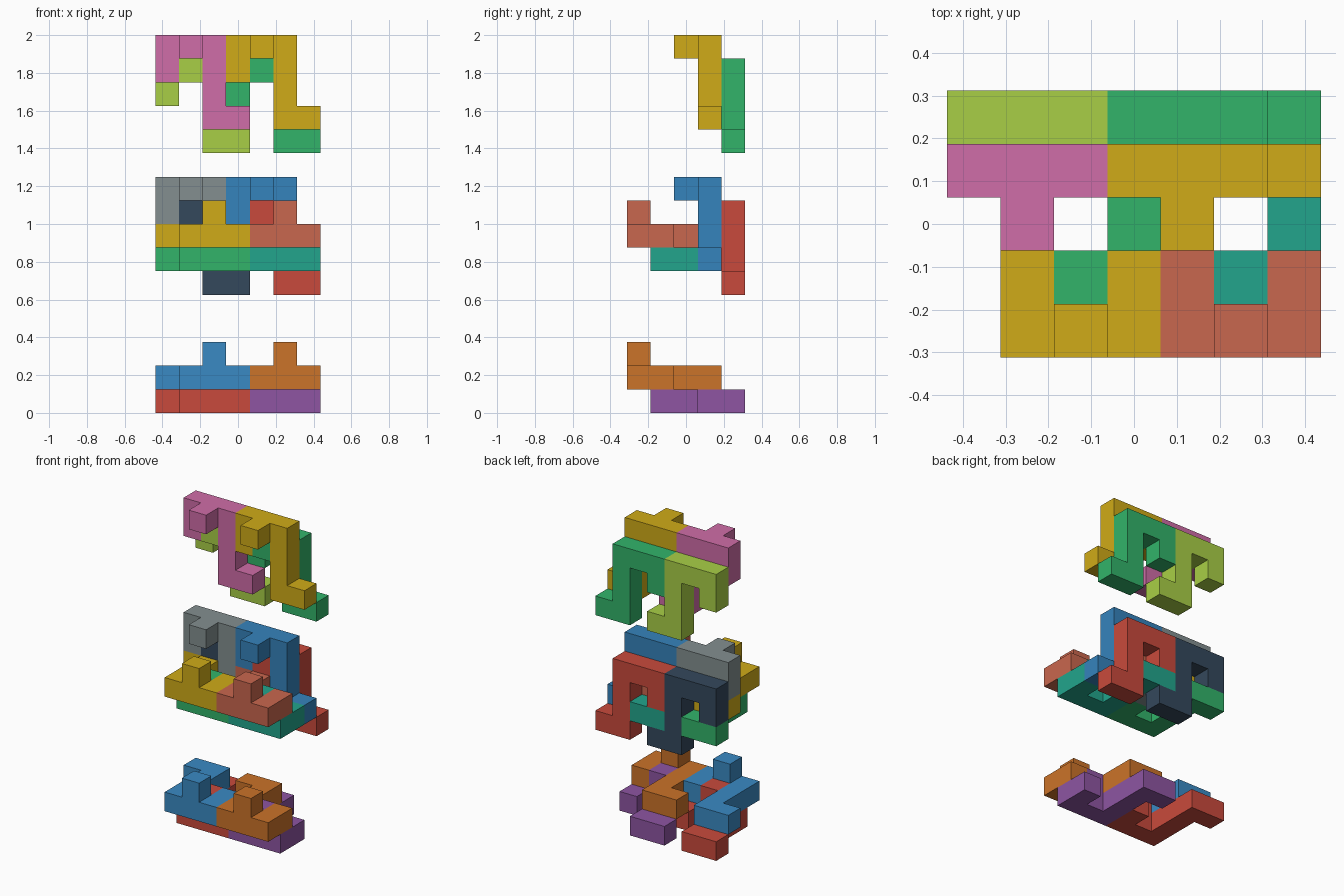
import bpy, bmesh, math
from mathutils import Vector

if "Cube" in bpy.data.objects:
    bpy.data.objects.remove(bpy.data.objects["Cube"])

U = 0.125                                   # edge of one cube cell
ORIGIN = Vector((-3.5 * U, -2.5 * U, 0))

# Hook-shaped puzzle piece: (across, along, outward) cells
PIECE = [(0, 0, 0), (1, 0, 0), (2, 0, 0), (0, 1, 0), (2, 1, 0),
         (2, 2, 0), (2, 3, 0), (3, 3, 0), (1, 0, 1)]


def linear(hex_code):
    out = []
    for i in (0, 2, 4):
        c = int(hex_code[i:i + 2], 16) / 255
        out.append(c / 12.92 if c <= 0.04045 else ((c + 0.055) / 1.055) ** 2.4)
    return (*out, 1)


def upright(x, y, z):
    return {(x + a, y - c, z - b) for a, b, c in PIECE}


def flat(x, y, z):
    return {(x - a, y + b, z + c) for a, b, c in PIECE}


def build(name, cells, hex_code):
    bm = bmesh.new()
    for cell in cells:
        for axis in range(3):
            for sign in (-1, 1):
                n = list(cell)
                n[axis] += sign
                if tuple(n) in cells:
                    continue                # skip faces shared inside the piece
                d, s, t = Vector(), Vector(), Vector()
                d[axis], s[(axis + 1) % 3], t[(axis + 2) % 3] = sign, 0.5, 0.5
                mid = Vector(cell) + Vector((0.5, 0.5, 0.5)) + d / 2
                loop = [mid - s - t, mid + s - t, mid + s + t, mid - s + t]
                if sign < 0:
                    loop.reverse()
                bm.faces.new([bm.verts.new(ORIGIN + p * U) for p in loop])
    bmesh.ops.remove_doubles(bm, verts=bm.verts[:], dist=1e-4)
    bmesh.ops.dissolve_limit(bm, angle_limit=math.radians(1),
                             verts=bm.verts[:], edges=bm.edges[:])
    me = bpy.data.meshes.new(name)
    bm.to_mesh(me)
    bm.free()
    mat = bpy.data.materials.new(name + "_colour")
    mat.diffuse_color = linear(hex_code)
    mat.use_nodes = True
    mat.node_tree.nodes["Principled BSDF"].inputs["Base Color"].default_value = mat.diffuse_color
    me.materials.append(mat)
    bpy.context.collection.objects.link(bpy.data.objects.new(name, me))


# Each row: layer name, orientation, y, z, left colour, right colour
LAYERS = [
    ("base_lower", flat, 1, 0, "C94A3C", "8E55A2"),
    ("base_upper", flat, 0, 1, "3A8AC4", "CB7329"),
    ("middle_lower", flat, 1, 6, "32B46A", "22A58C"),
    ("middle_upper", flat, 0, 7, "D0AB18", "C9674E"),
    ("middle_front", upright, 3, 9, "838F90", "3583BC"),
    ("middle_back", upright, 4, 8, "34485C", "C94A3C"),
    ("top_front", upright, 3, 15, "D06DA8", "D0AB18"),
    ("top_back", upright, 4, 14, "A9CF46", "32B46A"),
]
for name, place, y, z, left, right in LAYERS:
    x0 = 3 if place is flat else 0
    build(name + "_left", place(x0, y, z), left)
    build(name + "_right", place(x0 + 3, y, z), right)
